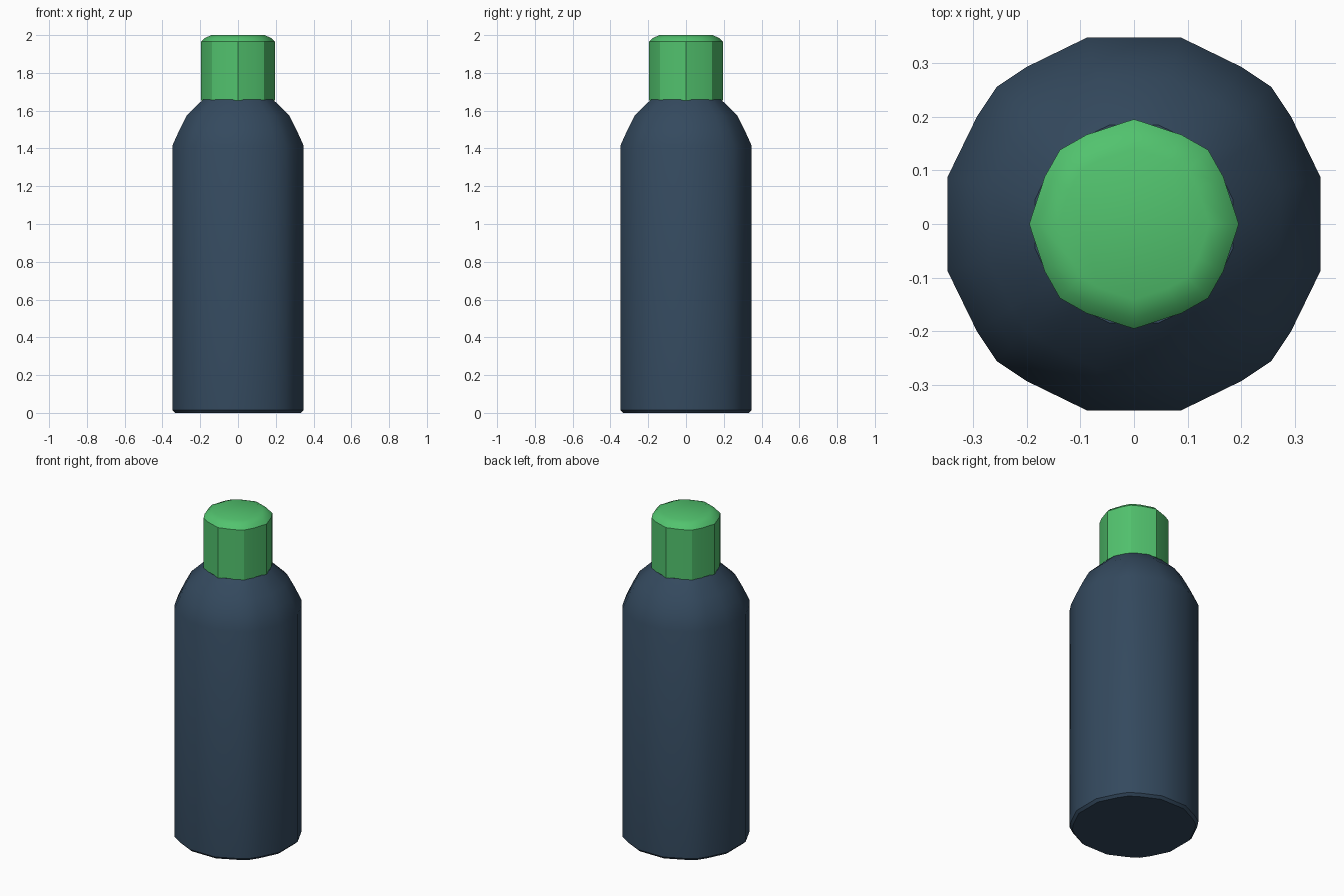
import bpy, bmesh
from math import sin, cos, radians

cube = bpy.data.objects.get("Cube")
if cube:
    bpy.data.objects.remove(cube, do_unlink=True)


def material(name, color):
    m = bpy.data.materials.new(name)
    m.use_nodes = True
    m.diffuse_color = (*color, 1)
    m.node_tree.nodes["Principled BSDF"].inputs["Base Color"].default_value = (*color, 1)
    return m


def lathe(name, outline, rings, mat, angle):
    """Stack scaled copies of a quarter-repeated outline and close both ends."""
    section = [(r, radians(a + 90 * q)) for q in range(4) for a, r in outline]
    bm = bmesh.new()
    loops = [[bm.verts.new((r * s * cos(t), r * s * sin(t), z)) for r, t in section]
             for s, z in rings]
    n = len(section)
    for low, high in zip(loops, loops[1:]):
        for i in range(n):
            j = (i + 1) % n
            bm.faces.new((low[i], low[j], high[j], high[i]))
    bm.faces.new(loops[0][::-1])
    bm.faces.new(loops[-1])
    mesh = bpy.data.meshes.new(name)
    bm.to_mesh(mesh)
    bm.free()
    mesh.materials.append(mat)
    obj = bpy.data.objects.new(name, mesh)
    bpy.context.collection.objects.link(obj)
    bpy.ops.object.select_all(action="DESELECT")
    obj.select_set(True)
    bpy.context.view_layer.objects.active = obj
    bpy.ops.object.shade_smooth_by_angle(angle=radians(angle))
    return obj


navy = material("navy blue", (0.034, 0.067, 0.112))
green = material("bright green", (0.084, 0.546, 0.156))

# Bottle with a small base bevel and a sloping shoulder
body_outline = [(14, 0.358), (34.4, 0.354), (45, 0.361), (55.6, 0.354), (76, 0.358)]
body_rings = [(0.96, 0), (1, 0.015), (1, 1.415), (0.89, 1.5), (0.78, 1.575), (0.53, 1.66)]
lathe("bottle_body", body_outline, body_rings, navy, 35)

# Screw cap with a chamfered top
cap_outline = [(0, 0.195), (28, 0.188), (45, 0.195), (62, 0.188)]
cap_rings = [(1, 1.655), (1, 1.965), (0.9, 1.985), (0.72, 2)]
lathe("cap", cap_outline, cap_rings, green, 30)
